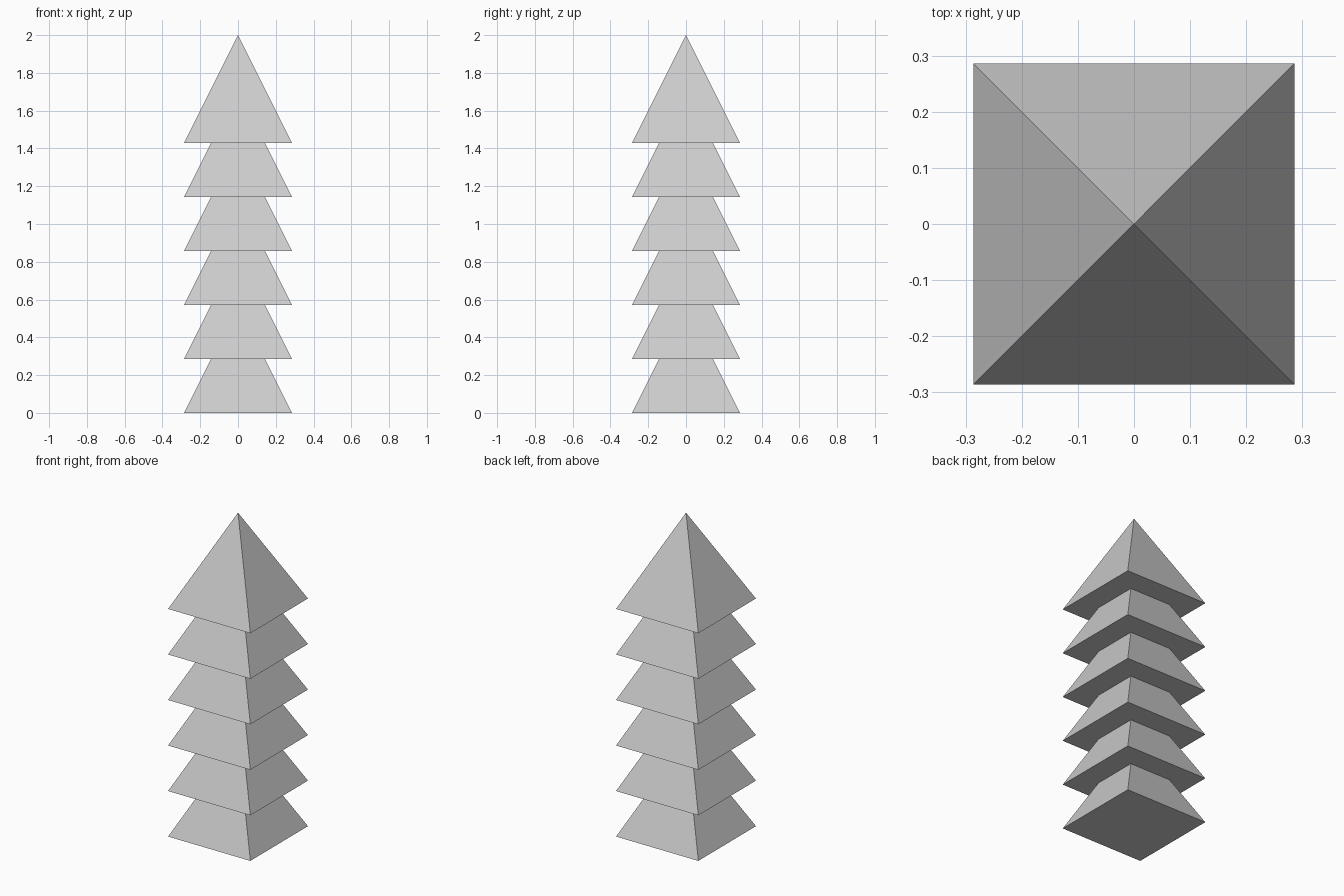
import bpy
from math import pi, sqrt

if "Cube" in bpy.data.objects:
    bpy.data.objects.remove(bpy.data.objects["Cube"])

TIERS = 6
STEP = 2 / (TIERS + 1)    # vertical spacing, also half the base width
HEIGHT = 2 * STEP         # each pyramid pokes up into the tier above


def pyramid(name, z):
    bpy.ops.mesh.primitive_cone_add(
        vertices=4, radius1=STEP * sqrt(2), radius2=0, depth=HEIGHT,
        location=(0, 0, z + HEIGHT / 2), rotation=(0, 0, pi / 4))
    obj = bpy.context.object
    obj.name = name
    bpy.ops.object.transform_apply(location=False, rotation=True, scale=True)
    return obj


# Stack of identical overlapping square pyramids
for i in range(TIERS):
    pyramid(f"pyramid_tier_{i + 1}", i * STEP)
